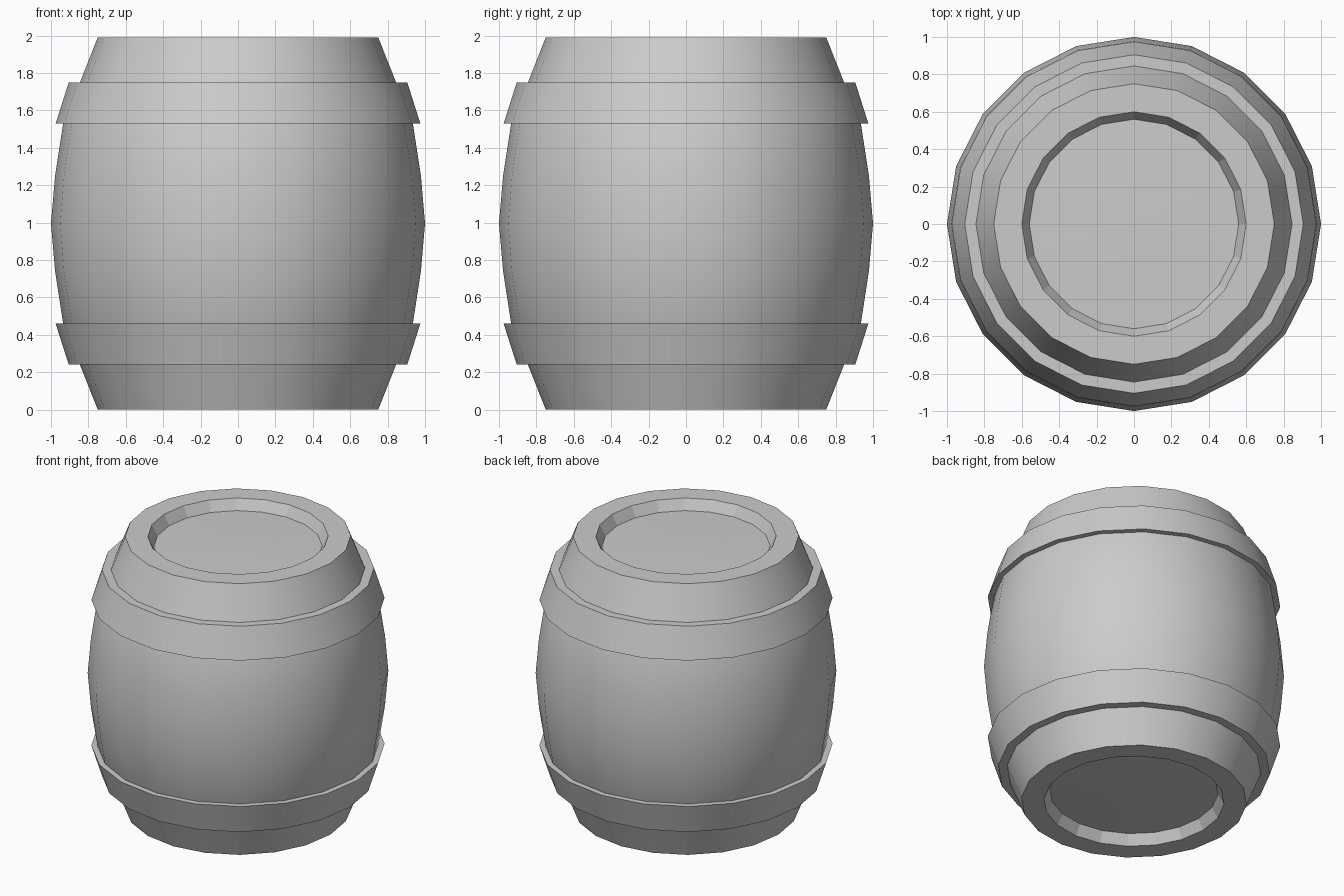
import bpy, bmesh, math

if "Cube" in bpy.data.objects:
    bpy.data.objects.remove(bpy.data.objects["Cube"])

SIDES = 20
HEIGHT = 1.99


def lathe(name, profile, closed):
    """Spin an (r, z) profile around the z axis into a smooth-by-angle object."""
    bm = bmesh.new()
    verts = [bm.verts.new((r, 0, z)) for r, z in profile]
    pairs = list(zip(verts, verts[1:]))
    if closed:
        pairs.append((verts[-1], verts[0]))
    edges = [bm.edges.new(p) for p in pairs]
    bmesh.ops.spin(bm, geom=verts + edges, cent=(0, 0, 0), axis=(0, 0, 1),
                   angle=2 * math.pi, steps=SIDES, use_duplicate=False)
    bmesh.ops.remove_doubles(bm, verts=bm.verts[:], dist=1e-4)
    bmesh.ops.recalc_face_normals(bm, faces=bm.faces[:])
    mesh = bpy.data.meshes.new(name)
    bm.to_mesh(mesh)
    bm.free()
    obj = bpy.data.objects.new(name, mesh)
    bpy.context.collection.objects.link(obj)
    bpy.ops.object.select_all(action='DESELECT')
    obj.select_set(True)
    bpy.context.view_layer.objects.active = obj
    bpy.ops.object.shade_smooth_by_angle(angle=math.radians(30))
    return obj


def flip(profile):
    return [(r, HEIGHT - z) for r, z in reversed(profile)]


# Barrel body: slightly domed recessed head, rim and bulging staves, mirrored in z
upper = [(0, 1.93), (0.28, 1.923), (0.56, 1.916), (0.6, HEIGHT), (0.75, HEIGHT),
         (0.845, 1.75), (0.935, 1.53), (0.978, 1.25)]
body = lathe("barrel_body", upper + [(1.0, HEIGHT / 2)] + flip(upper), False)

# Faceted walls of the two head recesses
for face in body.data.polygons:
    if 0.5 < face.center.xy.length < 0.62 and abs(face.normal.z) < 0.8:
        face.use_smooth = False

# Two flared hoops
hoop = [(0.83, 1.75), (0.905, 1.75), (0.975, 1.53), (0.92, 1.53)]
lathe("upper_hoop", hoop, True)
lathe("lower_hoop", flip(hoop), True)
